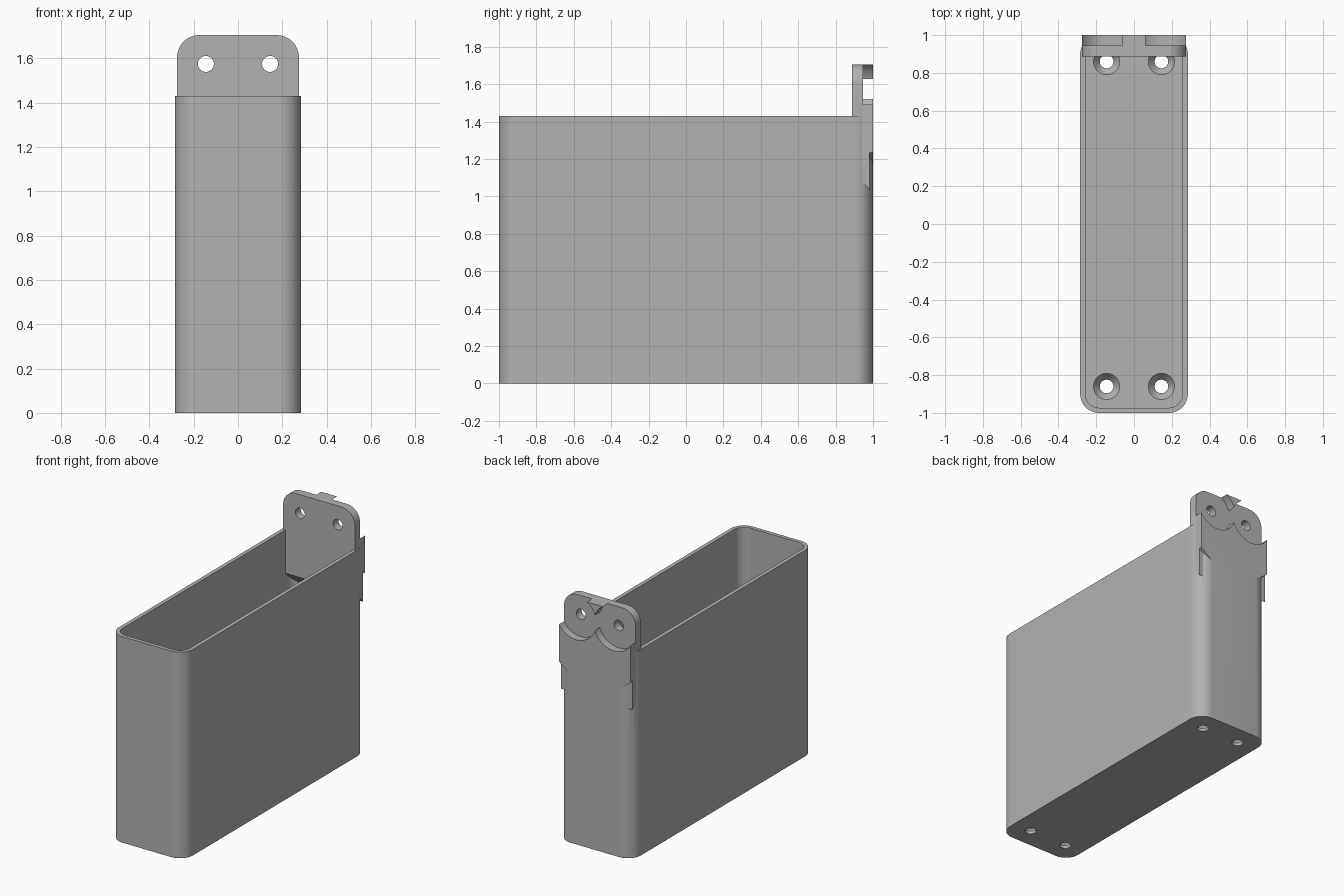
import bpy, bmesh
from math import sin, cos, pi, radians
from mathutils import Matrix

if "Cube" in bpy.data.objects:
    bpy.data.objects.remove(bpy.data.objects["Cube"], do_unlink=True)

HALF_W, HEIGHT, WALL, FLOOR = 0.285, 1.43, 0.027, 0.06
HOLE_X, HOLE_Y, HOLE_Z, HOLE_R = 0.145, 0.86, 1.575, 0.036
PLATE_W, PLATE_TOP = 0.275, 1.705
PLATE_FRONT, PLATE_BACK = 0.888, 0.945

grey = bpy.data.materials.new("plain grey")
grey.use_nodes = True
colour = (0.45, 0.45, 0.45, 1)
grey.diffuse_color = colour
grey.node_tree.nodes["Principled BSDF"].inputs["Base Color"].default_value = colour


def finish(bm, name):
    bmesh.ops.recalc_face_normals(bm, faces=bm.faces)
    mesh = bpy.data.meshes.new(name)
    bm.to_mesh(mesh)
    bm.free()
    obj = bpy.data.objects.new(name, mesh)
    bpy.context.collection.objects.link(obj)
    mesh.materials.append(grey)
    return obj


def prism(name, outline, low, high, axis="Z"):
    """Extrude a 2D outline along z, y (outline in x, z) or x (outline in y, z)."""
    place = {"Z": lambda a, b, c: (a, b, c), "Y": lambda a, b, c: (a, c, b),
             "X": lambda a, b, c: (c, a, b)}[axis]
    bm = bmesh.new()
    rings = [[bm.verts.new(place(a, b, c)) for a, b in outline] for c in (low, high)]
    bm.faces.new(rings[0])
    bm.faces.new(rings[1])
    for i in range(len(outline)):
        j = (i + 1) % len(outline)
        bm.faces.new((rings[0][i], rings[0][j], rings[1][j], rings[1][i]))
    return finish(bm, name)


def arc(cx, cy, r, start, steps=12):
    return [(cx + r * cos(start + pi / 2 * i / steps), cy + r * sin(start + pi / 2 * i / steps))
            for i in range(steps + 1)]


def rounded(hx, hy, r):
    signs = [(1, 1), (-1, 1), (-1, -1), (1, -1)]
    return [p for k, (sx, sy) in enumerate(signs)
            for p in arc(sx * (hx - r), sy * (hy - r), r, k * pi / 2)]


def cone(name, centre, r1, r2, depth, along_y=False):
    bm = bmesh.new()
    matrix = Matrix.Translation(centre)
    if along_y:
        matrix = matrix @ Matrix.Rotation(radians(90), 4, "X")
    bmesh.ops.create_cone(bm, cap_ends=True, segments=48, radius1=r1, radius2=r2,
                          depth=depth, matrix=matrix)
    return finish(bm, name)


def combine(target, tool, operation):
    mod = target.modifiers.new(operation.lower(), "BOOLEAN")
    mod.operation, mod.solver, mod.object = operation, "EXACT", tool
    bpy.context.view_layer.objects.active = target
    bpy.ops.object.modifier_apply(modifier=mod.name)
    bpy.data.objects.remove(tool, do_unlink=True)


# Open box with rounded upright corners
box = prism("box", rounded(HALF_W, 1, 0.1), 0, HEIGHT)
combine(box, prism("cavity", rounded(HALF_W - WALL, 1 - WALL, 0.1 - WALL), FLOOR, 2), "DIFFERENCE")

# Countersunk screw holes in the floor
for sx in (-1, 1):
    for sy in (-1, 1):
        x, y = sx * HOLE_X, sy * HOLE_Y
        combine(box, cone("floor_hole", (x, y, 0), HOLE_R, HOLE_R, 0.3), "DIFFERENCE")
        combine(box, cone("countersink", (x, y, FLOOR / 2 + 0.01), HOLE_R, 0.07, FLOOR - 0.019),
                "DIFFERENCE")

# Hanger plate with rounded top corners and a sloped underside
r, w = 0.1, PLATE_W
top = arc(w - r, PLATE_TOP - r, r, 0) + arc(r - w, PLATE_TOP - r, r, pi / 2)
hanger = prism("hanger", top + [(-w, 1), (w, 1)], PLATE_FRONT, 0.98, "Y")
slope = [(0.8, 0.9), (1.1, 0.9), (1.1, 0.92), (PLATE_FRONT, 1.13), (0.8, 1.22)]
combine(hanger, prism("underside", slope, -1, 1, "X"), "DIFFERENCE")

# Rear pad flush with the back, its lower corners chamfered
pad = top + [(-w, 1.235), (-0.185, 1.165), (0.185, 1.165), (w, 1.235)]
combine(hanger, prism("rear_pad", pad, PLATE_BACK, 1, "Y"), "UNION")
combine(box, hanger, "UNION")

# Round recesses and screw holes through the hanger
for sx in (-1, 1):
    x = sx * HOLE_X
    combine(box, cone("recess", (x, PLATE_BACK + 0.1, HOLE_Z), 0.155, 0.155, 0.2, True), "DIFFERENCE")
    combine(box, cone("hanger_hole", (x, 0.9, HOLE_Z), HOLE_R, HOLE_R, 0.3, True), "DIFFERENCE")

box.name = "wall_box"
bpy.ops.object.select_all(action="DESELECT")
box.select_set(True)
bpy.context.view_layer.objects.active = box
bpy.ops.object.shade_smooth_by_angle(angle=radians(30))
